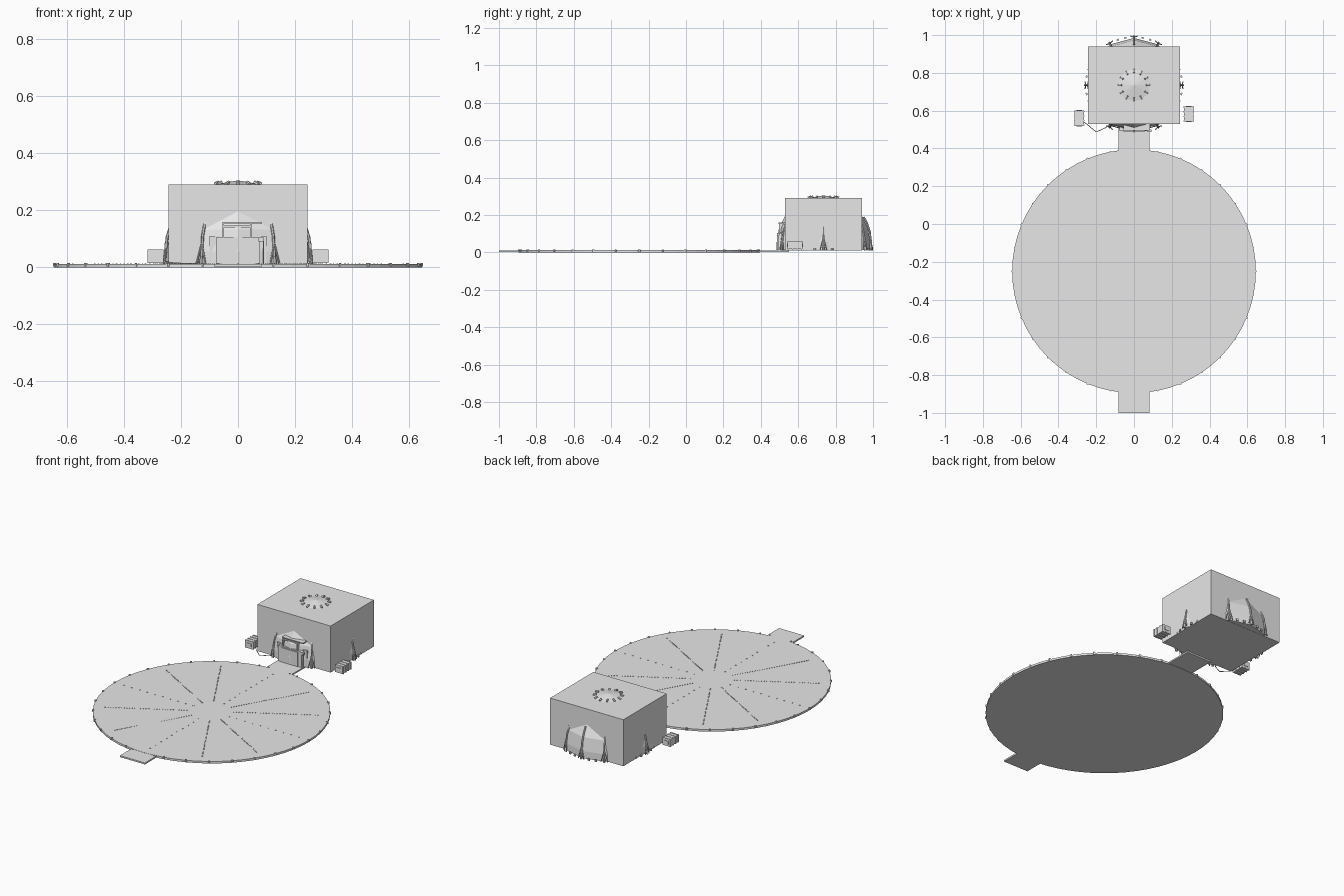
import bpy, bmesh, math
from mathutils import Vector, Matrix

if "Cube" in bpy.data.objects:
    bpy.data.objects.remove(bpy.data.objects["Cube"])

grey = bpy.data.materials.new("light grey")
grey.diffuse_color = (0.8, 0.8, 0.8, 1)
grey.use_nodes = True
grey.node_tree.nodes["Principled BSDF"].inputs["Base Color"].default_value = grey.diffuse_color


def finish(name, bm):
    bmesh.ops.recalc_face_normals(bm, faces=bm.faces)
    me = bpy.data.meshes.new(name)
    bm.to_mesh(me)
    bm.free()
    me.materials.append(grey)
    ob = bpy.data.objects.new(name, me)
    bpy.context.collection.objects.link(ob)
    return ob


def box(bm, x0, x1, y0, y1, z0, z1):
    m = Matrix.Translation(((x0 + x1) / 2, (y0 + y1) / 2, (z0 + z1) / 2))
    bmesh.ops.create_cube(bm, size=1, matrix=m @ Matrix.Diagonal((x1 - x0, y1 - y0, z1 - z0, 1)))


def rod(bm, a, b, r, sides=6):
    a, b = Vector(a), Vector(b)
    d = b - a
    m = Matrix.Translation((a + b) / 2) @ d.to_track_quat('Z', 'Y').to_matrix().to_4x4()
    bmesh.ops.create_cone(bm, cap_ends=True, segments=sides, radius1=r, radius2=r, depth=d.length, matrix=m)


def polar(cy, r, deg, z):
    a = math.radians(deg)
    return (r * math.cos(a), cy + r * math.sin(a), z)


PAD_Y, PAD_R, PAD_Z = -0.25, 0.645, 0.012
DOME_Y, DOME_R, DOME_Z = 0.735, 0.25, 0.055

# round landing pad
bm = bmesh.new()
bmesh.ops.create_cone(bm, cap_ends=True, segments=64, radius1=PAD_R, radius2=PAD_R, depth=PAD_Z,
                      matrix=Matrix.Translation((0, PAD_Y, PAD_Z / 2)))
finish("landing_pad", bm)

# entry ramp and walkway to the building
bm = bmesh.new()
box(bm, -0.083, 0.083, -1.0, -0.87, 0.002, 0.011)
box(bm, -0.083, 0.083, 0.37, 0.55, 0.002, 0.011)
finish("walkways", bm)

# rim lamps, left out where the walkways join
bm = bmesh.new()
for i in range(32):
    a = i * 11.25
    if abs(math.cos(math.radians(a))) > 0.1:
        p = polar(PAD_Y, PAD_R - 0.001, a, 0)
        rod(bm, (p[0], p[1], 0.003), (p[0], p[1], 0.016), 0.0065 if i % 2 == 0 else 0.005)
for s in (-1, 1):
    for y in (-0.893, 0.39):
        rod(bm, (s * 0.07, y, 0.005), (s * 0.07, y, 0.015), 0.005)
finish("rim_lamps", bm)

# radial rows of small deck lights
bm = bmesh.new()
for k in range(12):
    main = k % 3 != 0
    n = 32 if main else 10
    for j in range(n):
        x, y, _ = polar(PAD_Y, 0.12 + 0.46 * j / (n - 1), k * 30, 0)
        s = 0.0022 if main else 0.003
        box(bm, x - s, x + s, y - s, y + s, PAD_Z - 0.002, PAD_Z + 0.002)
finish("deck_lights", bm)

# block shaped main hall
bm = bmesh.new()
box(bm, -0.243, 0.243, 0.53, 0.94, 0.011, 0.29)
finish("main_hall", bm)

# faceted dome that pokes through every wall and the roof
bm = bmesh.new()
prof = [(DOME_R, 0.012)] + [(DOME_R * math.cos(math.radians(t)), DOME_Z + DOME_R * math.sin(math.radians(t)))
                            for t in (0, 18, 36, 54, 70)]
rings = [[bm.verts.new(polar(DOME_Y, r, 30 * i, z)) for i in range(12)] for r, z in prof]
top = bm.verts.new((0, DOME_Y, DOME_Z + DOME_R))
for lo, hi in zip(rings, rings[1:]):
    for i in range(12):
        j = (i + 1) % 12
        bm.faces.new((lo[i], lo[j], hi[j], hi[i]))
for i in range(12):
    bm.faces.new((rings[-1][i], rings[-1][(i + 1) % 12], top))
bm.faces.new(rings[0][::-1])
finish("dome", bm)

# ribs and feet around the dome, clear of the doorway
bm = bmesh.new()
for k in range(12):
    a = k * 30
    if a == 270:
        continue
    pts = [(0.259, 0.013)] + [(0.254 * math.cos(math.radians(t)), DOME_Z + 0.254 * math.sin(math.radians(t)))
                              for t in (0, 12, 24, 32)]
    for (r0, z0), (r1, z1) in zip(pts, pts[1:]):
        rod(bm, polar(DOME_Y, r0, a, z0), polar(DOME_Y, r1, a, z1), 0.005)
    # slanted struts beside each rib
    for da in (-4, 4):
        rod(bm, polar(DOME_Y, 0.26, a + da, 0.013), polar(DOME_Y, 0.254, a, 0.085), 0.003)
    rod(bm, polar(DOME_Y, 0.2585, a, 0.011), polar(DOME_Y, 0.2585, a, 0.03), 0.0065)
    for da in (-20, -11, 11, 20):
        if abs(a + da - 270) > 20:
            rod(bm, polar(DOME_Y, 0.255, a + da, 0.011), polar(DOME_Y, 0.255, a + da, 0.022), 0.005)
finish("dome_ribs", bm)

# ring of roof studs
bm = bmesh.new()
for k in range(12):
    rod(bm, polar(DOME_Y, 0.066, k * 30, 0.299), polar(DOME_Y, 0.083, k * 30, 0.292), 0.006)
finish("roof_studs", bm)

# doorway: vestibule, door leaf, lintel frame, wall panel
bm = bmesh.new()
box(bm, -0.078, 0.078, 0.492, 0.56, 0.011, 0.105)
box(bm, -0.1, 0.1, 0.51, 0.56, 0.011, 0.11)
finish("vestibule", bm)
bm = bmesh.new()
box(bm, -0.055, 0.055, 0.487, 0.493, 0.012, 0.098)
finish("door", bm)
bm = bmesh.new()
box(bm, -0.055, 0.085, 0.494, 0.535, 0.153, 0.159)
for x in (-0.052, 0.045):
    box(bm, x - 0.003, x + 0.003, 0.496, 0.535, 0.105, 0.155)
box(bm, -0.05, 0.045, 0.498, 0.535, 0.14, 0.146)
finish("door_canopy", bm)
bm = bmesh.new()
box(bm, 0.072, 0.092, 0.486, 0.5, 0.09, 0.105)
rod(bm, (0.09, 0.493, 0.012), (0.09, 0.493, 0.09), 0.002)
finish("control_panel", bm)

# banded supply crates on both sides
for name, x, y in (("left_crate", -0.29, 0.56), ("right_crate", 0.29, 0.582)):
    bm = bmesh.new()
    box(bm, x - 0.025, x + 0.025, y - 0.04, y + 0.04, 0.018, 0.06)
    for dy in (-0.036, -0.012, 0.012, 0.036):
        box(bm, x - 0.028, x + 0.028, y + dy - 0.003, y + dy + 0.003, 0.016, 0.062)
    box(bm, x - 0.014, x + 0.014, y - 0.043, y + 0.043, 0.03, 0.048)
    finish(name, bm)

# thin cable from the left crate to the dome
bm = bmesh.new()
path = [(-0.265, 0.54, 0.03), (-0.245, 0.525, 0.016), (-0.2, 0.487, 0.014), (-0.15, 0.51, 0.014), (-0.13, 0.525, 0.02)]
for a, b in zip(path, path[1:]):
    rod(bm, a, b, 0.002, 5)
finish("cable", bm)
